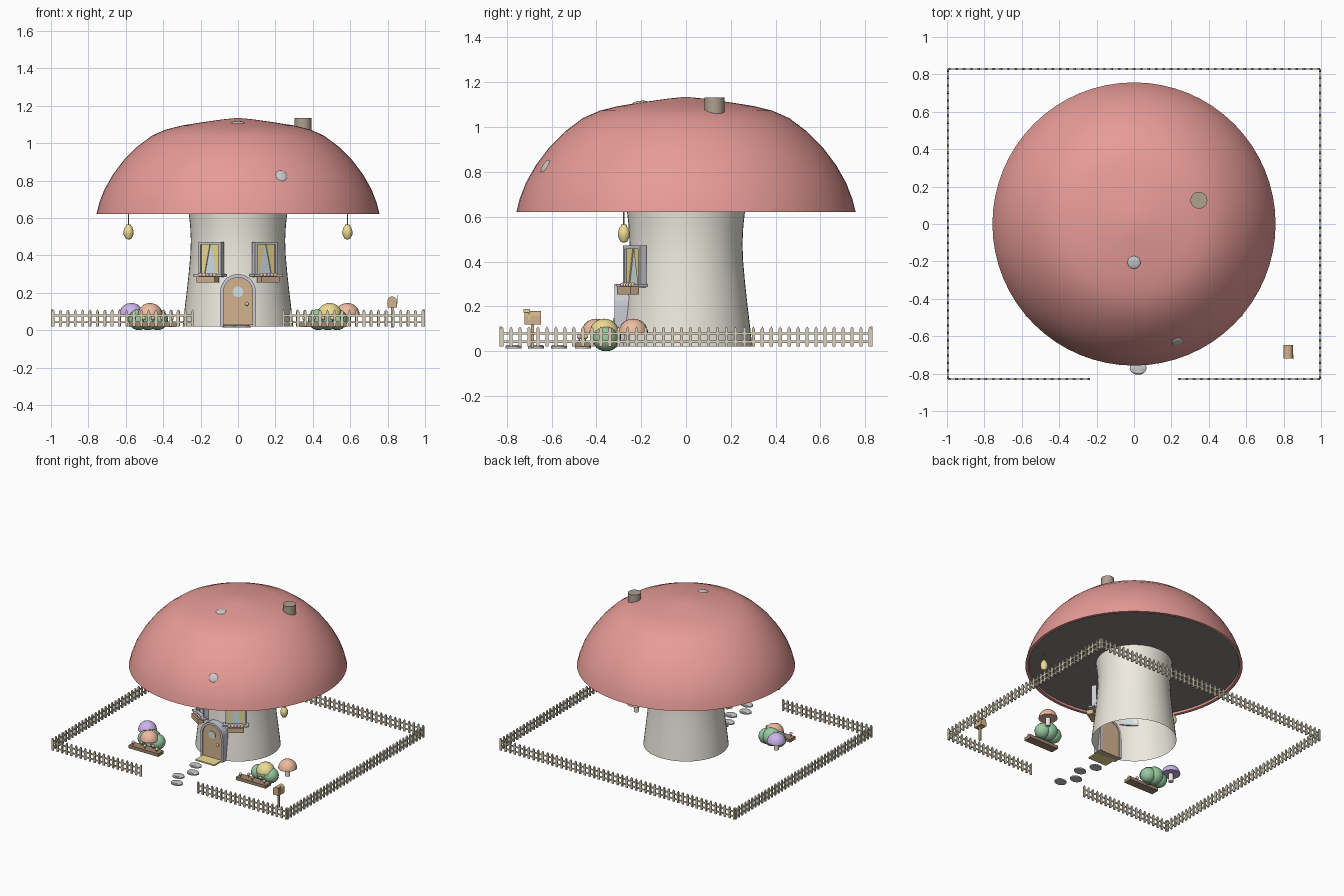
import bpy, bmesh, math
from mathutils import Matrix, Vector

if "Cube" in bpy.data.objects:
    bpy.data.objects.remove(bpy.data.objects["Cube"])

MATS = {}
COL = dict(red=(.80, .33, .31), cream=(.85, .82, .74), gill=(.25, .24, .23), wood=(.66, .45, .28),
           stone=(.62, .62, .62), brick=(.42, .36, .28), green=(.32, .6, .36), yellow=(.85, .72, .3),
           orange=(.85, .5, .36), purple=(.62, .47, .85), trim=(.6, .6, .66), glass=(.65, .78, .85),
           soil=(.36, .25, .16), fence=(.72, .65, .5), pink=(.85, .5, .6))


def finish(name, bm, col, M=None, smooth=False):
    me = bpy.data.meshes.new(name)
    bmesh.ops.recalc_face_normals(bm, faces=bm.faces)
    bm.to_mesh(me)
    bm.free()
    ob = bpy.data.objects.new(name, me)
    bpy.context.collection.objects.link(ob)
    if M:
        me.transform(M)
    if col not in MATS:
        MATS[col] = bpy.data.materials.new(col)
        MATS[col].diffuse_color = (*COL[col], 1)
    me.materials.append(MATS[col])
    if smooth:
        bpy.ops.object.select_all(action='DESELECT')
        ob.select_set(True)
        bpy.context.view_layer.objects.active = ob
        bpy.ops.object.shade_smooth_by_angle(angle=math.radians(40))
    return ob


def box(name, c, s, col, M=None):
    bm = bmesh.new()
    bmesh.ops.create_cube(bm, size=1, matrix=Matrix.Translation(c) @ Matrix.Diagonal((*s, 1)))
    return finish(name, bm, col, M)


def ball(name, c, r, col, M=None):
    bm = bmesh.new()
    r = r if isinstance(r, tuple) else (r, r, r)
    bmesh.ops.create_uvsphere(bm, u_segments=20, v_segments=12, radius=1,
                              matrix=Matrix.Translation(c) @ Matrix.Diagonal((*r, 1)))
    return finish(name, bm, col, M, True)


def lathe(name, c, prof, col, seg=24, M=None):
    bm = bmesh.new()
    vs = [bm.verts.new((r, 0, z)) for r, z in prof]
    es = [bm.edges.new(p) for p in zip(vs, vs[1:])]
    bmesh.ops.spin(bm, geom=vs + es, cent=(0, 0, 0), axis=(0, 0, 1), angle=2 * math.pi, steps=seg)
    bmesh.ops.remove_doubles(bm, verts=bm.verts, dist=1e-5)
    T = Matrix.Translation(c)
    return finish(name, bm, col, T @ M if M else T, True)


def prism(name, pts, y0, y1, col, M=None):
    # outline in x,z extruded along y
    bm = bmesh.new()
    f = bm.faces.new([bm.verts.new((x, y0, z)) for x, z in pts])
    g = bmesh.ops.extrude_face_region(bm, geom=[f])['geom']
    bmesh.ops.translate(bm, vec=(0, y1 - y0, 0), verts=[v for v in g if isinstance(v, bmesh.types.BMVert)])
    return finish(name, bm, col, M)


def cyl(name, c, r, h, col, M=None, seg=24):
    return lathe(name, c, [(0, 0), (r, 0), (r, h), (0, h)], col, seg, M)


# Roof cap shell, dark underside and trunk
lathe("roof_cap", (0, 0, 0), [(0, 1.135), (.08, 1.127), (.2, 1.11), (.3, 1.094), (.385, 1.073), (.46, 1.04),
      (.54, .98), (.61, .91), (.67, .83), (.715, .75), (.742, .68), (.757, .62), (.735, .62), (.73, .64)],
      "red", 64)
lathe("cap_underside", (0, 0, 0), [(.735, .635), (0, .635)], "gill", 64)
lathe("trunk", (0, 0, 0), [(.296, .02), (.287, .1), (.275, .2), (.264, .3), (.255, .4), (.252, .48),
      (.256, .56), (.265, .64)], "cream", 48)

# Chimney and roof spots
cyl("chimney", (.347, .127, 1.05), .045, .083, "brick")
for p, n, r in (((0, -.205, 1.108), (0, -.12, 1), .035), ((.232, -.628, .824), (.31, -.83, .5), .033)):
    R = Vector(n).to_track_quat('Z', 'Y').to_matrix().to_4x4()
    ball("roof_spot", (0, 0, 0), (r, r, .009), "stone", Matrix.Translation(p) @ R)


# Arched door with frame, porthole, knob and mat
def arch(w, top, n=14):
    return [(-w, .02)] + [(-w * math.cos(math.pi * i / n), top - w + w * math.sin(math.pi * i / n))
                          for i in range(n + 1)] + [(w, .02)]


prism("door", arch(.078, .282), -.31, -.255, "wood")
o, i = arch(.095, .30), arch(.078, .282)
prism("door_frame", o + i[::-1], -.32, -.25, "trim")
face = Matrix.Rotation(math.pi / 2, 4, 'X')
cyl("door_porthole", (0, -.306, .205), .028, .01, "glass", face)
ball("door_knob", (.047, -.316, .14), .01, "yellow")
box("door_mat", (0, -.345, .025), (.16, .11, .01), "yellow")

# Two windows facing outward, with curtains and flower boxes
for s in (-1, 1):
    M = Matrix.Rotation(s * math.radians(32), 4, 'Z') @ Matrix.Translation((0, -.27, .378))
    box("window_glass", (0, .004, 0), (.125, .012, .17), "glass", M)
    for k in (-1, 1):
        box("window_side", (k * .064, 0, 0), (.014, .034, .185), "trim", M)
        box("window_rail", (0, 0, k * .086), (.142, .034, .014), "trim", M)
        prism("curtain", [(k * .004, .08), (k * .057, .08), (k * .057, -.08), (k * .038, -.08)],
              -.008, -.001, "yellow", M)
    box("window_sill", (0, -.014, -.084), (.18, .05, .012), "trim", M)
    box("flower_box", (0, -.035, -.107), (.115, .045, .034), "wood", M)
    for j in range(5):
        ball("window_flower", (-.044 + j * .022, -.035, -.083), .011, ("pink", "yellow", "purple")[j % 3], M)

    # Hanging lantern
    lathe("lantern", (s * .585, -.277, 0), [(0, .485), (.014, .487), (.026, .51), (.027, .53), (.02, .55),
          (.013, .557), (.012, .565), (0, .566)], "yellow", 16)
    cyl("lantern_cord", (s * .585, -.277, .56), .003, .08, "brick", seg=8)

    # Bush and flower bed
    for x, y, r in ((.43, -.36, .056), (.48, -.355, .066), (.53, -.36, .056)):
        ball("bush", (s * x, y, r), r, "green")
    box("flower_bed", (s * .455, -.462, .03), (.25, .065, .024), "soil")
    for j in range(5):
        x, y = s * (.355 + j * .05), -.462 + (.014 if j % 2 else -.014)
        cyl("flower_stem", (x, y, .035), .003, .025, "green", seg=6)
        ball("flower", (x, y, .064), .011, ("yellow", "pink", "orange")[j % 3])

# Garden toadstools
for x, y, c in ((-.57, -.28, "purple"), (-.47, -.40, "orange"), (.585, -.235, "orange"), (.49, -.365, "yellow")):
    cyl("toadstool_stem", (x, y, .02), .018, .07, "cream", seg=14)
    lathe("toadstool_cap", (x, y, .08), [(0, 0), (.066, 0), (.064, .015), (.055, .037), (.038, .054),
          (.018, .063), (0, .065)], c, 24)

# Stepping stones
for x, y in ((.022, -.77), (-.035, -.67), (.015, -.567), (-.037, -.46)):
    lathe("stepping_stone", (x, y, .013), [(0, 0), (1, 0), (1, .009), (.85, .014), (0, .014)], "stone", 20,
          Matrix.Diagonal((.045, .036, 1, 1)))

# Mailbox on a post with flag
box("mailbox_post", (.825, -.685, .07), (.014, .014, .11), "wood")
w = .025
mail = [(-w, .12)] + [(-w * math.cos(math.pi * k / 10), .155 + w * math.sin(math.pi * k / 10))
                      for k in range(11)] + [(w, .12)]
prism("mailbox", mail, -.72, -.648, "wood", Matrix.Translation((.824, 0, 0)))
box("mailbox_flag_arm", (.852, -.70, .165), (.004, .006, .045), "yellow")
box("mailbox_flag", (.852, -.712, .18), (.004, .024, .016), "yellow")


# Picket fence
def fence(a, b):
    a, b = Vector((*a, 0)), Vector((*b, 0))
    d = b - a
    L = d.length
    R = Matrix.Translation(a) @ Matrix.Rotation(math.atan2(d.y, d.x), 4, 'Z')
    for z in (.042, .079):
        box("fence_rail", (L / 2, 0, z), (L, .006, .01), "fence", R)
    n = round(L / .04)
    bm = bmesh.new()
    for k in range(n + 1):
        x = .007 + (L - .014) * k / n
        f = bm.faces.new([bm.verts.new((x + u, -.005, z)) for u, z in
                          ((-.007, .02), (.007, .02), (.007, .1), (0, .11), (-.007, .1))])
        g = bmesh.ops.extrude_face_region(bm, geom=[f])['geom']
        bmesh.ops.translate(bm, vec=(0, .01, 0), verts=[v for v in g if isinstance(v, bmesh.types.BMVert)])
    finish("fence_pickets", bm, "fence", R)


X, Y = .995, .828
for a, b in (((-X, -Y), (-.235, -Y)), ((.235, -Y), (X, -Y)), ((X, -Y), (X, Y)), ((X, Y), (-X, Y)),
             ((-X, Y), (-X, -Y))):
    fence(a, b)

for m in bpy.data.materials:
    if m.users and not m.is_grease_pencil:
        m.use_nodes = True
        m.node_tree.nodes["Principled BSDF"].inputs["Base Color"].default_value = m.diffuse_color
